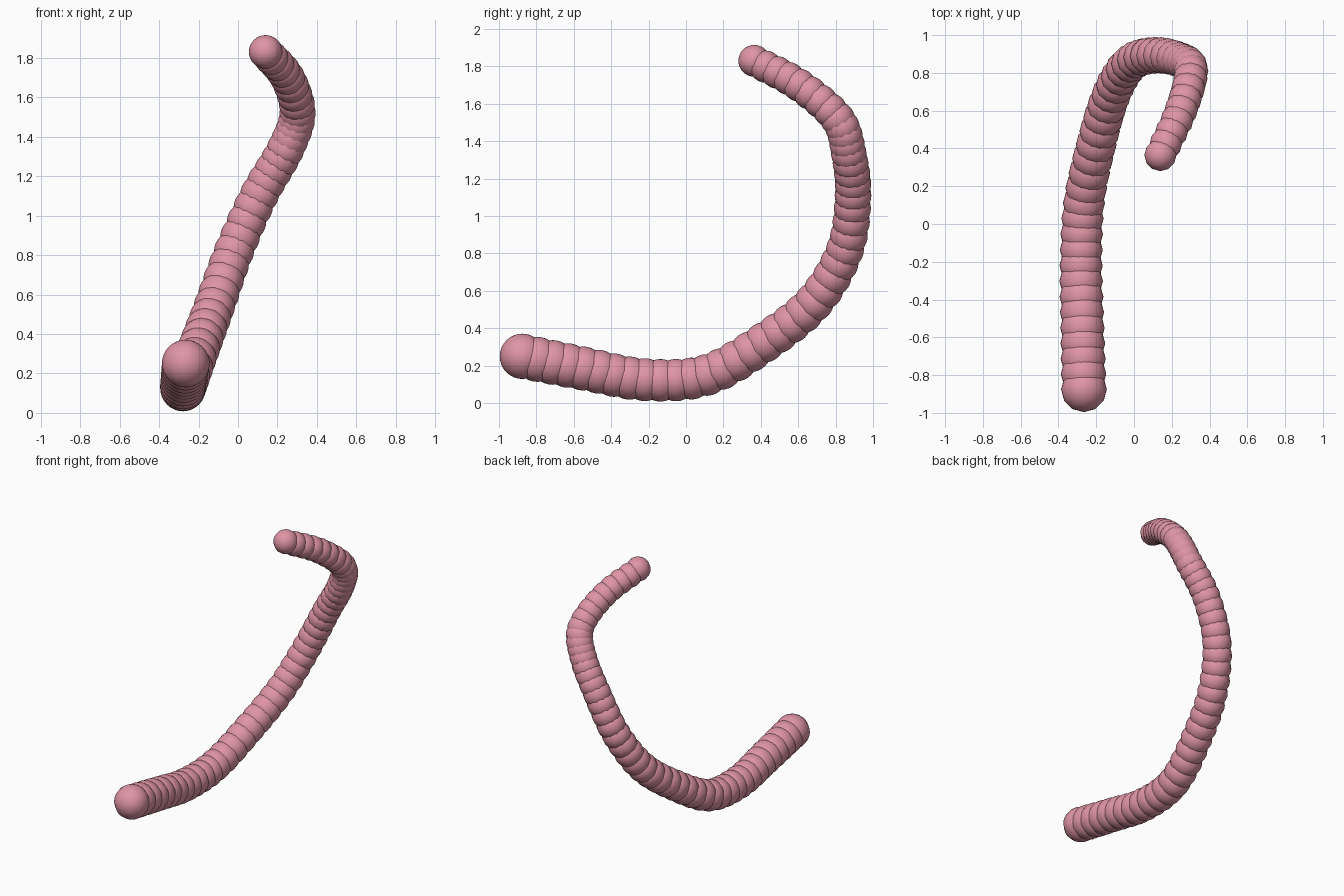
import bpy
from mathutils import Vector

cube = bpy.data.objects.get("Cube")
if cube:
    bpy.data.objects.remove(cube, do_unlink=True)

# Single skin colour
pink = bpy.data.materials.new("soft_pink")
pink.use_nodes = True
colour = (0.74, 0.30, 0.38, 1)
pink.diffuse_color = colour
pink.node_tree.nodes["Principled BSDF"].inputs["Base Color"].default_value = colour

# Centre line from the thick end to the thin end
PATH = [Vector(p) for p in (
    (-.265, -.875, .25), (-.273, -.55, .185), (-.28, -.22, .125), (-.265, .11, .15),
    (-.20, .42, .325), (-.12, .685, .54), (-.02, .85, .82), (.11, .893, 1.11),
    (.24, .87, 1.335), (.302, .81, 1.52), (.25, .605, 1.70), (.14, .365, 1.83))]
STEPS = 4
THICK, THIN = 0.121, 0.085


def along(t):
    """Smooth point through PATH at parameter t."""
    i = min(int(t), len(PATH) - 2)
    u = t - i
    b, c = PATH[i], PATH[i + 1]
    a = PATH[i - 1] if i > 0 else 2 * b - c
    d = PATH[i + 2] if i + 2 < len(PATH) else 2 * c - b
    return b + 0.5 * u * (c - a + u * (2 * a - 5 * b + 4 * c - d
                                       + u * (3 * (b - c) + d - a)))


# One bead mesh shared by every body segment
bpy.ops.mesh.primitive_uv_sphere_add(segments=12, ring_count=16, radius=1)
bead = bpy.context.object
bpy.ops.object.shade_smooth()
bead.data.name = "bead"
bead.data.materials.append(pink)

# Overlapping segments that taper toward the thin end
count = (len(PATH) - 1) * STEPS
for n in range(count + 1):
    segment = bead if n == 0 else bead.copy()
    if n:
        bpy.context.collection.objects.link(segment)
    segment.name = f"body_segment_{n + 1}"
    segment.location = along(n / STEPS)
    segment.scale = [THICK + (THIN - THICK) * n / count] * 3
